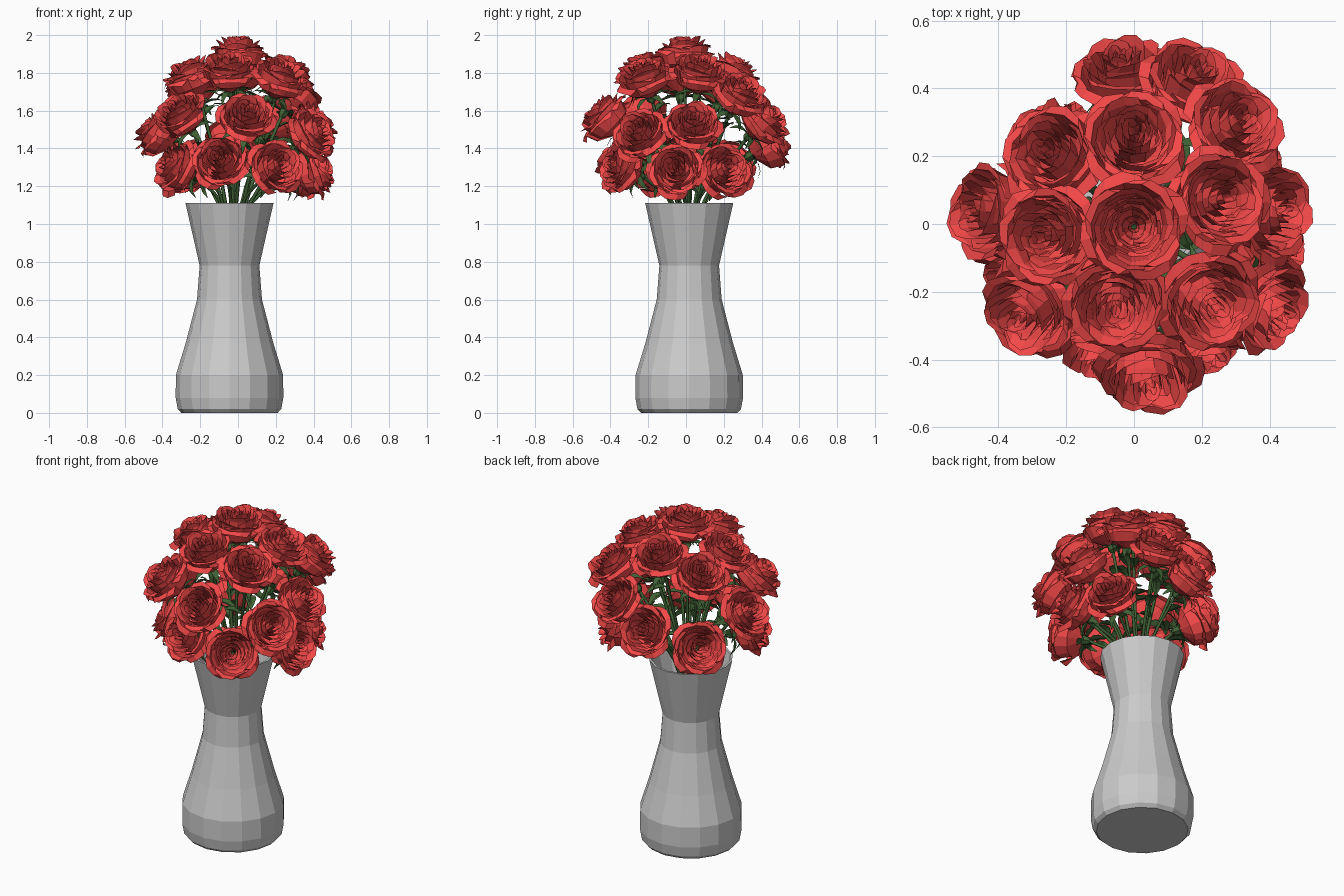
import bpy, bmesh, random
from math import sin, cos, pi
from mathutils import Vector, Matrix

if "Cube" in bpy.data.objects:
    bpy.data.objects.remove(bpy.data.objects["Cube"])

random.seed(4)


def material(name, rgb):
    m = bpy.data.materials.new(name)
    m.diffuse_color = (*rgb, 1)
    m.use_nodes = True
    m.node_tree.nodes["Principled BSDF"].inputs["Base Color"].default_value = m.diffuse_color
    return m


RED = material("petal_red", (0.9, 0.065, 0.065))
GREEN = material("leaf_green", (0.05, 0.12, 0.035))


def finish(bm, name, mat=None):
    me = bpy.data.meshes.new(name)
    bm.to_mesh(me)
    bm.free()
    if mat:
        me.materials.append(mat)
    return me


def place(name, me, matrix=Matrix()):
    ob = bpy.data.objects.new(name, me)
    bpy.context.collection.objects.link(ob)
    ob.matrix_world = matrix
    return ob


def grid_faces(bm, rows):
    for a, b in zip(rows, rows[1:]):
        for i in range(len(a) - 1):
            bm.faces.new((a[i], a[i + 1], b[i + 1], b[i]))


# Vase: 16-sided lathe with an inner wall
VC = Vector((-0.045, 0.017, 0))
profile = [(.255, 0), (.274, .02), (.285, .08), (.284, .2), (.232, .37), (.172, .6),
           (.158, .78), (.233, 1.11), (.22, 1.11), (.146, .78), (.158, .6),
           (.217, .37), (.265, .2), (.24, .04)]
bm = bmesh.new()
rings = [[bm.verts.new(VC + Vector((r * cos(k * pi / 8), r * sin(k * pi / 8), z)))
          for k in range(16)] for r, z in profile]
grid_faces(bm, [ring + ring[:1] for ring in rings])
bm.faces.new(rings[0][::-1])
bm.faces.new(rings[-1])
place("vase", finish(bm, "vase"))

# Rose bloom: rings of petals, local z is the facing axis, face centre at the origin
# each layer: count, half span, (radius, height) from base to tip
layers = [
    (4, .85, [(.03, -.19), (.110, -.145), (.135, -.075), (.166, -.085)]),
    (4, .95, [(.03, -.19), (.102, -.145), (.122, -.055), (.146, -.048)]),
    (4, .95, [(.03, -.18), (.088, -.13), (.100, -.045), (.118, -.018)]),
    (3, 1.2, [(.02, -.16), (.068, -.11), (.076, -.035), (.088, -.002)]),
    (3, 1.2, [(.02, -.15), (.050, -.10), (.054, -.025), (.062, .004)]),
    (3, 1.2, [(.015, -.14), (.032, -.09), (.034, -.02), (.038, .004)]),
    (3, 1.2, [(.008, -.12), (.014, -.08), (.016, -.02), (.018, .002)]),
]


def bloom_mesh():
    bm = bmesh.new()
    for li, (count, span, prof) in enumerate(layers):
        for k in range(count):
            mid = 2 * pi * k / count + li * 0.62 + random.uniform(-.1, .1)
            lift = random.uniform(-.012, .012) if li < 4 else 0
            rows = []
            for vi, (r, z) in enumerate(prof):
                row = []
                for u in (-1, -.55, 0, .55, 1):
                    wide = span * (1, 1, 1, .7)[vi]
                    a = mid + u * wide
                    drop = (0, 0, .008, .022)[vi] * u * u
                    rr = r * (1 + .07 * u * (vi > 0)) - (vi == 3) * .12 * r * u * u
                    rr += random.uniform(-.003, .003) * (li < 5)
                    zz = z - drop + (vi > 1) * lift
                    row.append(bm.verts.new((rr * cos(a), rr * sin(a), zz)))
                rows.append(row)
            grid_faces(bm, rows)
    return finish(bm, "rose_bloom", RED)


# Calyx: small cup and five drooping sepals under a bloom
def calyx_mesh():
    bm = bmesh.new()
    rings = [[bm.verts.new((r * cos(k * pi / 3), r * sin(k * pi / 3), z)) for k in range(6)]
             for r, z in ((.01, -.235), (.024, -.22), (.026, -.20), (.035, -.185))]
    grid_faces(bm, [q + q[:1] for q in rings])
    for k in range(5):
        rot = Matrix.Rotation(2 * pi * k / 5, 3, 'Z')
        rows = [[bm.verts.new(rot @ Vector((x, s * w, z))) for s in (-1, 0, 1)]
                for x, w, z in ((.02, .012, -.195), (.06, .02, -.188), (.10, .012, -.20),
                                (.125, .002, -.23))]
        grid_faces(bm, rows)
    return finish(bm, "calyx", GREEN)


# Leaf: folded pointed blade along local x
def leaf_mesh():
    bm = bmesh.new()
    rows = [[bm.verts.new((x, s * w, z + abs(s) * w * .35)) for s in (-1, 0, 1)]
            for x, w, z in ((0, .003, 0), (.03, .024, .008), (.07, .03, .008),
                            (.105, .018, -.004), (.13, .002, -.02))]
    grid_faces(bm, rows)
    return finish(bm, "leaf", GREEN)


blooms = [bloom_mesh() for _ in range(4)]
calyx, leaf = calyx_mesh(), leaf_mesh()

# Face centre of every rose: top, upper ring, middle ring, lower ring
roses = [
    (0, -.01, 1.99),
    (0, .28, 1.88), (.33, .32, 1.75), (.28, .08, 1.88), (.25, -.25, 1.85),
    (-.055, -.26, 1.89), (-.28, -.04, 1.86), (-.27, .225, 1.80),
    (-.35, -.29, 1.64), (-.49, .04, 1.54), (-.04, .51, 1.47), (.20, .475, 1.60),
    (.46, .04, 1.58), (.45, -.28, 1.52), (.05, -.495, 1.62),
    (-.11, -.43, 1.37), (-.40, -.19, 1.33), (.24, -.41, 1.33),
    (.48, -.06, 1.31), (.40, .24, 1.31), (-.31, .29, 1.34),
]

curve = bpy.data.curves.new("stems", 'CURVE')
curve.dimensions = '3D'
curve.bevel_depth = .009
curve.bevel_resolution = 1
curve.resolution_u = 4
curve.materials.append(GREEN)

for i, p in enumerate(roses):
    P = Vector(p)
    axis = (P - Vector((0, 0, 1.15))).normalized()
    turn = axis.to_track_quat('Z', 'Y').to_matrix().to_4x4()
    M = Matrix.Translation(P) @ turn @ Matrix.Rotation(random.uniform(0, 6.28), 4, 'Z')
    place("rose_bloom", blooms[i % 4], M)
    place("calyx", calyx, M)

    # Stem from the vase floor through the neck to the calyx
    flat = Vector((P.x, P.y, 0))
    base = P - axis * .225
    path = [VC - flat * .2 + Vector((0, 0, .06)), VC * .8 + flat * .05 + Vector((0, 0, .75)),
            flat * .17 + VC * .4 + Vector((0, 0, 1.10)), base]
    sp = curve.splines.new('BEZIER')
    sp.bezier_points.add(3)
    for bp, co in zip(sp.bezier_points, path):
        bp.co = co
        bp.handle_left_type = bp.handle_right_type = 'AUTO'

    # Two leaves on the upper stem
    for t in (.55, .85):
        spot = path[2].lerp(base, t)
        if spot.z < 1.2:
            continue
        yaw = random.uniform(0, 6.28)
        place("leaf", leaf, Matrix.Translation(spot) @ Matrix.Rotation(yaw, 4, 'Z')
              @ Matrix.Rotation(random.uniform(-.6, .2), 4, 'Y'))

stems = place("stems", curve)
bpy.context.view_layer.objects.active = stems
stems.select_set(True)
bpy.ops.object.convert(target='MESH')
